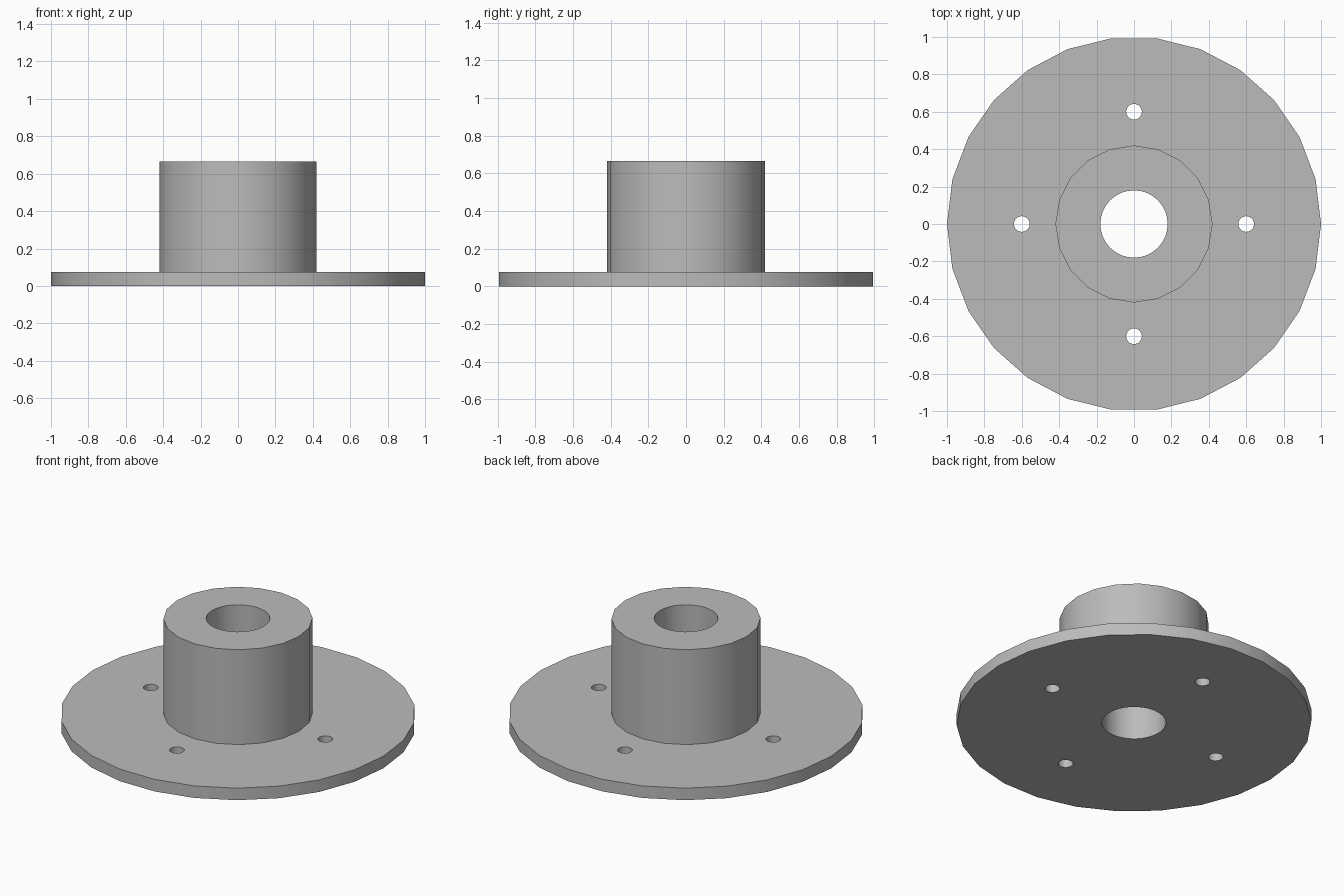
import bpy
import math

cube = bpy.data.objects.get("Cube")
if cube:
    bpy.data.objects.remove(cube, do_unlink=True)

FLANGE_R, FLANGE_H = 1.0, 0.075
HUB_R, TOP = 0.42, 0.665
BORE_R, BOLT_R, BOLT_CIRCLE = 0.18, 0.042, 0.6

grey = bpy.data.materials.new("metal_grey")
grey.use_nodes = True
colour = (0.5, 0.5, 0.5, 1)
grey.diffuse_color = colour
grey.node_tree.nodes["Principled BSDF"].inputs["Base Color"].default_value = colour


def cylinder(name, radius, z0, z1, sides, x=0, y=0):
    """Upright cylinder with its first corner on the +x axis."""
    bpy.ops.mesh.primitive_cylinder_add(
        vertices=sides, radius=radius, depth=z1 - z0,
        location=(x, y, (z0 + z1) / 2), rotation=(0, 0, math.pi / 2))
    obj = bpy.context.object
    obj.name = name
    obj.data.materials.append(grey)
    return obj


def combine(target, tool, operation):
    """Apply a boolean and discard the tool."""
    mod = target.modifiers.new(operation.lower(), "BOOLEAN")
    mod.operation = operation
    mod.solver = "EXACT"
    mod.object = tool
    bpy.context.view_layer.objects.active = target
    bpy.ops.object.modifier_apply(modifier=mod.name)
    bpy.data.objects.remove(tool, do_unlink=True)


# Round plate with the raised hub joined to it
flange = cylinder("flanged_hub", FLANGE_R, 0, FLANGE_H, 26)
combine(flange, cylinder("hub", HUB_R, FLANGE_H / 2, TOP, 20), "UNION")

# Central bore and four bolt holes
combine(flange, cylinder("bore_cutter", BORE_R, -0.1, TOP + 0.1, 32), "DIFFERENCE")
for i in range(4):
    a = i * math.pi / 2
    hole = cylinder("bolt_cutter", BOLT_R, -0.1, FLANGE_H + 0.1, 20,
                    BOLT_CIRCLE * math.cos(a), BOLT_CIRCLE * math.sin(a))
    combine(flange, hole, "DIFFERENCE")

# Smooth walls, sharp rims
bpy.ops.object.select_all(action="DESELECT")
flange.select_set(True)
bpy.context.view_layer.objects.active = flange
bpy.ops.object.shade_smooth_by_angle(angle=math.radians(35))
